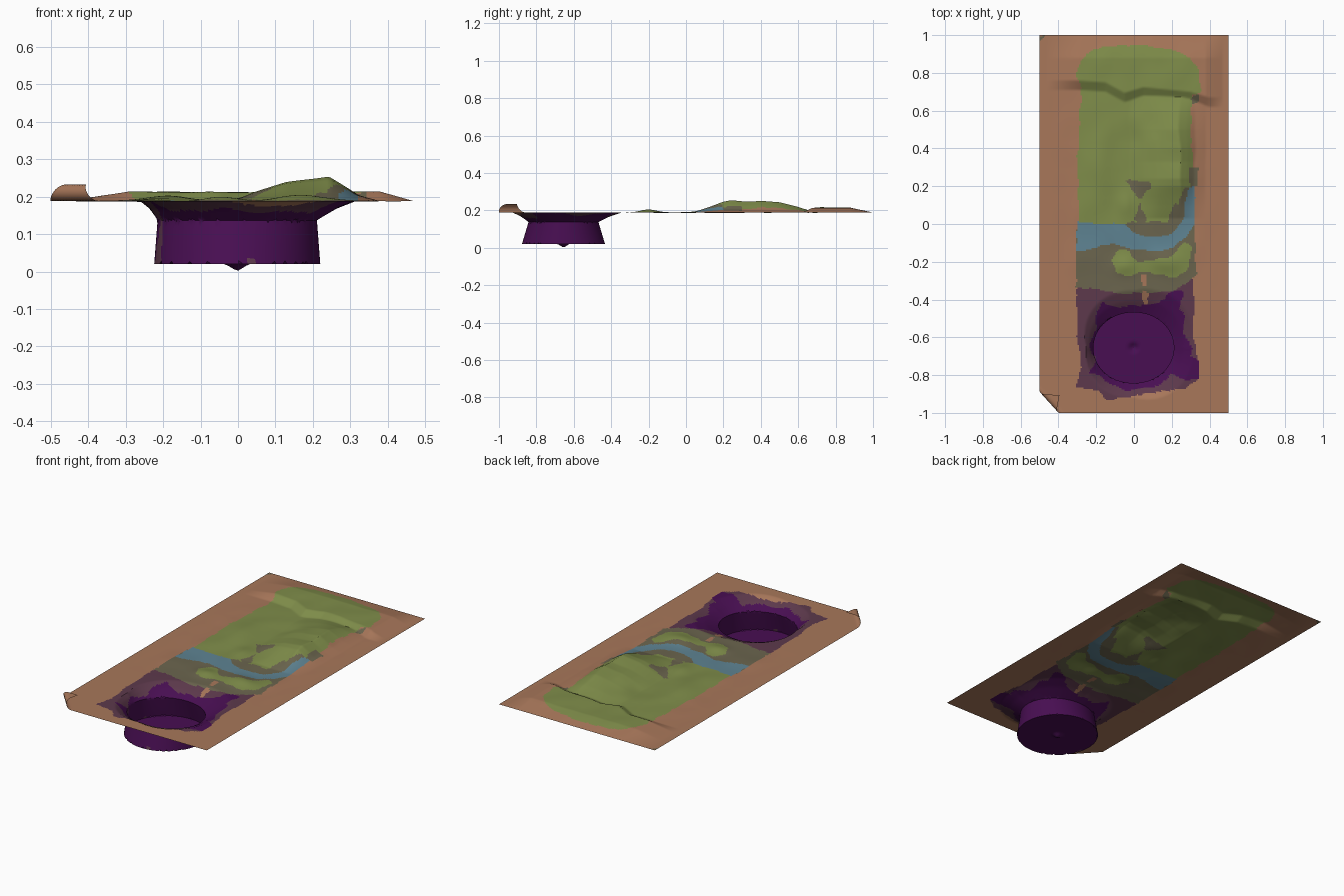
import bpy, bmesh, math
from mathutils import Vector, noise

if "Cube" in bpy.data.objects:
    bpy.data.objects.remove(bpy.data.objects["Cube"])

BASE = 0.188


def srgb(r, g, b):
    f = lambda c: (c / 255 / 12.92) if c < 11 else ((c / 255 + 0.055) / 1.055) ** 2.4
    return (f(r), f(g), f(b), 1)


COLOURS = [("tan_ground", (168, 119, 90)), ("green_grass", (127, 141, 74)),
           ("blue_water", (94, 131, 146)), ("olive_mud", (107, 101, 78)),
           ("mauve_soil", (93, 57, 76)), ("purple_pit", (72, 14, 82))]
TAN, GREEN, BLUE, MUD, MAUVE, PURPLE = range(6)


def lerp(pts, x):
    """Piecewise linear curve through (x, y) points."""
    if x <= pts[0][0]:
        return pts[0][1]
    for (a, b), (c, d) in zip(pts, pts[1:]):
        if x <= c:
            return b + (d - b) * (x - a) / (c - a)
    return pts[-1][1]


def inside(poly, x, y):
    hit = False
    for (x1, y1), (x2, y2) in zip(poly, poly[1:] + poly[:1]):
        if (y1 > y) != (y2 > y) and x < x1 + (x2 - x1) * (y - y1) / (y2 - y1):
            hit = not hit
    return hit


# painted areas, first match wins
LAWN = [(-.29, .0), (-.30, .3), (-.28, .72), (-.305, .78), (-.29, .86), (-.22, .92), (-.1, .945),
        (.05, .945), (.2, .92), (.3, .88), (.34, .82), (.355, .7), (.31, .68), (.30, .55), (.315, .3),
        (.30, .0)]
RIVER = [(-.30, .01), (-.05, .0), (.0, -.05), (.07, -.065), (.15, -.07), (.22, -.03), (.27, .05), (.29, .2),
         (.32, .2), (.32, .0), (.28, -.07), (.2, -.13), (.1, -.145), (0, -.14), (-.1, -.105),
         (-.2, -.12), (-.24, -.14), (-.30, -.14)]
BANK = [(.0, .01), (.2, .01), (.22, .05), (.24, .13), (.265, .19), (.29, .2), (.27, .02), (.22, -.05), (.1, -.08),
        (.0, -.06), (-.07, .0)]
MEADOW = [(-.12, -.19), (-.09, -.14), (-.03, -.14), (.02, -.2), (.1, -.19), (.2, -.17), (.26, -.1),
          (.3, -.12), (.29, -.24), (.22, -.29), (.1, -.26), (.05, -.25), (-.02, -.28), (-.09, -.26)]
SHORE = [(-.30, .0), (.32, .0), (.325, -.15), (.33, -.27), (.27, -.32), (.2, -.36), (.05, -.37), (-.1, -.37),
         (-.2, -.34), (-.31, -.34)]
SCORCH = [(-.30, -.33), (-.2, -.34), (-.1, -.37), (.1, -.36), (.2, -.35), (.31, -.29), (.32, -.4), (.31, -.6),
          (.34, -.72), (.34, -.82), (.27, -.87), (.12, -.89), (-.05, -.92), (-.15, -.93),
          (-.19, -.88), (-.31, -.86), (-.28, -.76), (-.30, -.6)]
CRATER = [(-.17, -.41), (-.1, -.44), (.05, -.43), (.13, -.42), (.21, -.35), (.27, -.36), (.24, -.43), (.27, -.49),
          (.26, -.58), (.31, -.66), (.30, -.7), (.34, -.72), (.34, -.82), (.27, -.83), (.2, -.79),
          (.14, -.85), (.05, -.87), (-.05, -.88), (-.12, -.85), (-.18, -.80), (-.24, -.79),
          (-.2, -.72), (-.24, -.65), (-.2, -.55), (-.2, -.47)]
SPOTS = [[(-.05, .23), (.08, .23), (.09, .19), (.03, .13)], [(.29, .3), (.34, .3), (.33, .2), (.3, .2)],
         [(.3, .66), (.34, .69), (.34, .65), (.31, .64)], [(0, .03), (.03, .11), (.07, .02), (.04, -.01)],
         [(.18, .01), (.21, .11), (.24, .1), (.22, 0)], [(-.5, 1), (-.47, 1), (-.5, .97)]]
SAND = [[(.04, -.27), (.07, -.27), (.07, -.33), (.05, -.33)], [(.04, -.35), (.08, -.37), (.07, -.43), (.05, -.43)]]
LAYERS = ([(s, TAN) for s in SAND] + [(s, MUD) for s in SPOTS] +
          [(CRATER, PURPLE), (RIVER, BLUE), (MEADOW, GREEN), (BANK, MUD), (SHORE, MUD),
           (SCORCH, MAUVE), (LAWN, GREEN)])


def colour(x, y):
    if math.hypot(x, y + .655) < 0.2:
        return PURPLE
    w = noise.noise_vector(Vector((x * 22, y * 22, 3))) * 0.009
    x2, y2 = x + w.x, y + w.y
    for poly, idx in LAYERS:
        if inside(poly, x2, y2):
            return idx
    return TAN


def gauss(x, y, cx, cy, sx, sy):
    return math.exp(-((x - cx) / sx) ** 2 - ((y - cy) / sy) ** 2)


def height(x, y):
    """Hill, back terrace, meadow mounds and small wrinkles."""
    n = noise.noise(Vector((x * 9, y * 7, 1.5)))
    fx = lerp([(-.02, 0), (.05, .4), (.13, .75), (.24, 1), (.28, .65), (.32, .25), (.38, 0)], x + .012 * n)
    fy = lerp([(.03, 0), (.1, .35), (.2, .9), (.24, 1), (.33, .9), (.4, .97), (.5, .8), (.6, .45), (.7, 0)], y)
    hill = .067 * fx * fy
    # terrace with a wavy front edge
    edge = lerp([(-.3, .73), (-.15, .72), (-.05, .665), (.05, .695), (.3, .67), (.4, .64)], x)
    tx = lerp([(-.46, 0), (-.29, 1), (.38, 1), (.47, 0)], x)
    ty = lerp([(edge - .02, 0), (edge + .03, 1), (.88, .95), (1, 0)], y)
    terrace = .026 * tx * ty
    # ridge left of the hill
    low = .012 * gauss(x, y, -.19, .35, .08, .25) + .012 * gauss(x, y, -.04, .1, .05, .07)
    low += .016 * gauss(x, y, .17, -.2, .08, .06) + .012 * gauss(x, y, -.05, -.22, .06, .05)
    inner = lerp([(.3, 1), (.45, 0)], abs(x)) * lerp([(-.4, 0), (-.2, 1), (.9, 1), (1, 0)], y)
    return max(hill, terrace) + low + .004 * n * inner


def pit(x, y):
    """Radial remap of the flat sheet into a flared, undercut pit."""
    cx, cy = -.002, -.655
    dx, dy = x - cx, y - cy
    t = math.hypot(dx, dy)
    a = math.atan2(dy, dx)
    rim = .28 + .03 * math.cos(a) + .02 * math.sin(a) + .025 * abs(math.sin(2 * a))
    s = t / rim
    if s >= 1:
        return None
    for k in (.5, .75):
        if abs(s - k) < .014:
            s = k
    neck = .2 + .013 * math.cos(2 * a)
    rho = lerp([(0, 0), (.5, .222), (.75, neck), (1, rim)], s)
    z = lerp([(0, 0), (.07, .02), (.5, .02), (.75, .137), (.88, .168), (1, BASE)], s)
    return cx + rho * math.cos(a), cy + rho * math.sin(a), z


def curl(x, y, z):
    """Roll the front left corner up and over."""
    n = Vector((-.74, -.67))
    d = (Vector((x + .5, y + 1))).dot(n) + .097
    if d <= 0:
        return x, y, z
    r, arc = .0225, d * 1.2
    if arc < math.pi * r:
        off, up = r * math.sin(arc / r), r * (1 - math.cos(arc / r))
    else:
        off, up = math.pi * r - arc, 2 * r
    return x + n.x * (off - d), y + n.y * (off - d), z + up


# the whole sheet starts as a fine grid
bm = bmesh.new()
bmesh.ops.create_grid(bm, x_segments=134, y_segments=268, size=1)
for v in bm.verts:
    x, y = v.co.x * .5, v.co.y
    v.co = pit(x, y) or curl(x, y, BASE + height(x, y))
for f in bm.faces:
    c = f.calc_center_median()
    f.material_index = colour(c.x, c.y)
    f.smooth = True

mesh = bpy.data.meshes.new("terrain_sheet")
bm.to_mesh(mesh)
bm.free()
for name, rgb in COLOURS:
    m = bpy.data.materials.new(name)
    m.diffuse_color = srgb(*rgb)
    m.use_nodes = True
    m.node_tree.nodes["Principled BSDF"].inputs["Base Color"].default_value = m.diffuse_color
    mesh.materials.append(m)
sheet = bpy.data.objects.new("terrain_sheet", mesh)
bpy.context.collection.objects.link(sheet)
bpy.context.view_layer.objects.active = sheet
sheet.select_set(True)
bpy.ops.object.shade_smooth_by_angle(angle=math.radians(35))
